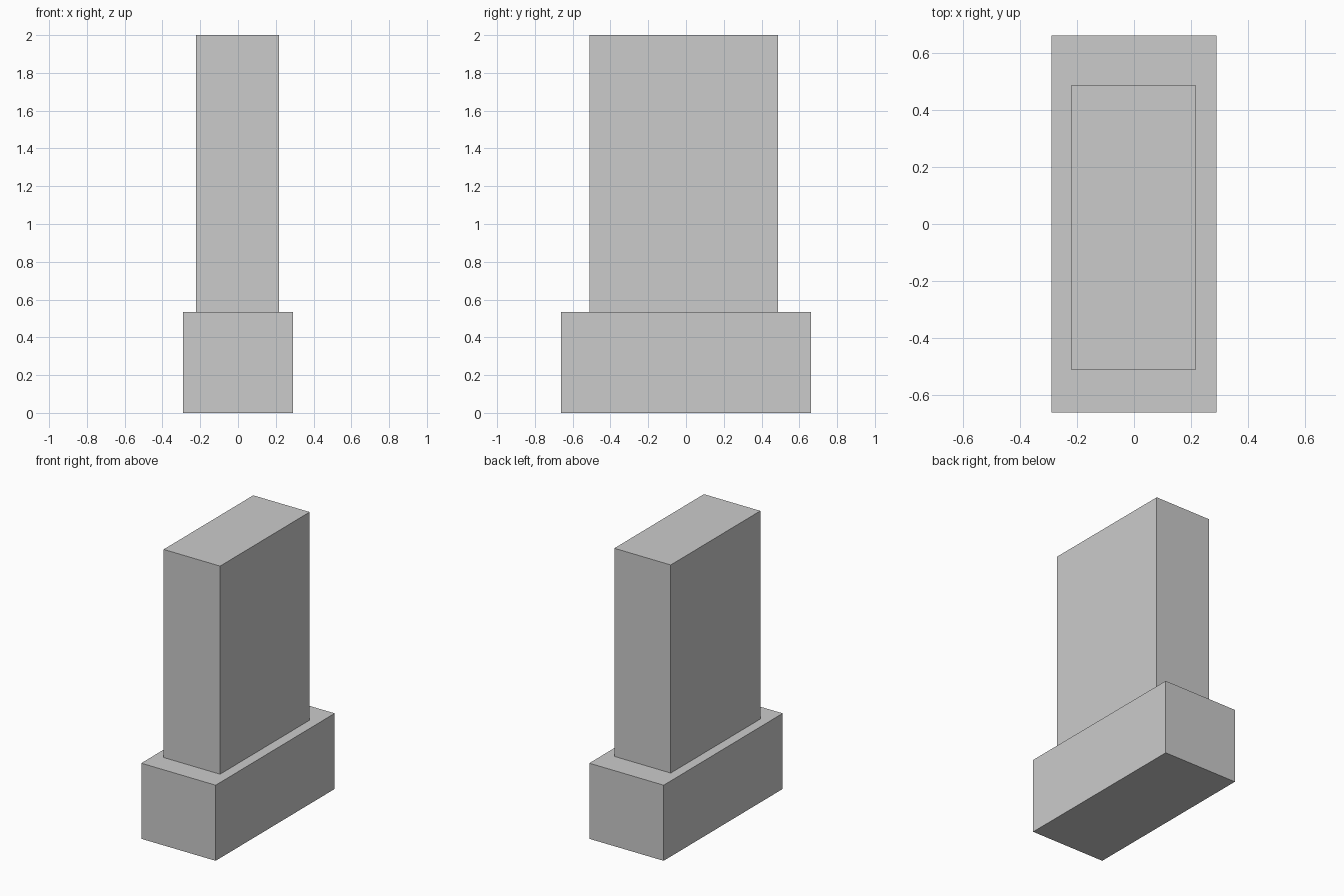
import bpy

if "Cube" in bpy.data.objects:
    bpy.data.objects.remove(bpy.data.objects["Cube"])


def box(name, size, center_xy, z_bottom):
    """Add a flat-faced box resting on z_bottom."""
    loc = (center_xy[0], center_xy[1], z_bottom + size[2] / 2)
    bpy.ops.mesh.primitive_cube_add(size=1, location=loc)
    obj = bpy.context.object
    obj.name = name
    obj.scale = size
    bpy.ops.object.transform_apply(location=False, rotation=False, scale=True)
    return obj


BASE_HEIGHT = 0.533

# Wide plinth on the ground
box("base", (0.58, 1.326, BASE_HEIGHT), (0, 0), 0)

# Tall narrow slab on top, set slightly toward the front
box("upper_block", (0.44, 0.998, 2 - BASE_HEIGHT), (-0.002, -0.012), BASE_HEIGHT)
